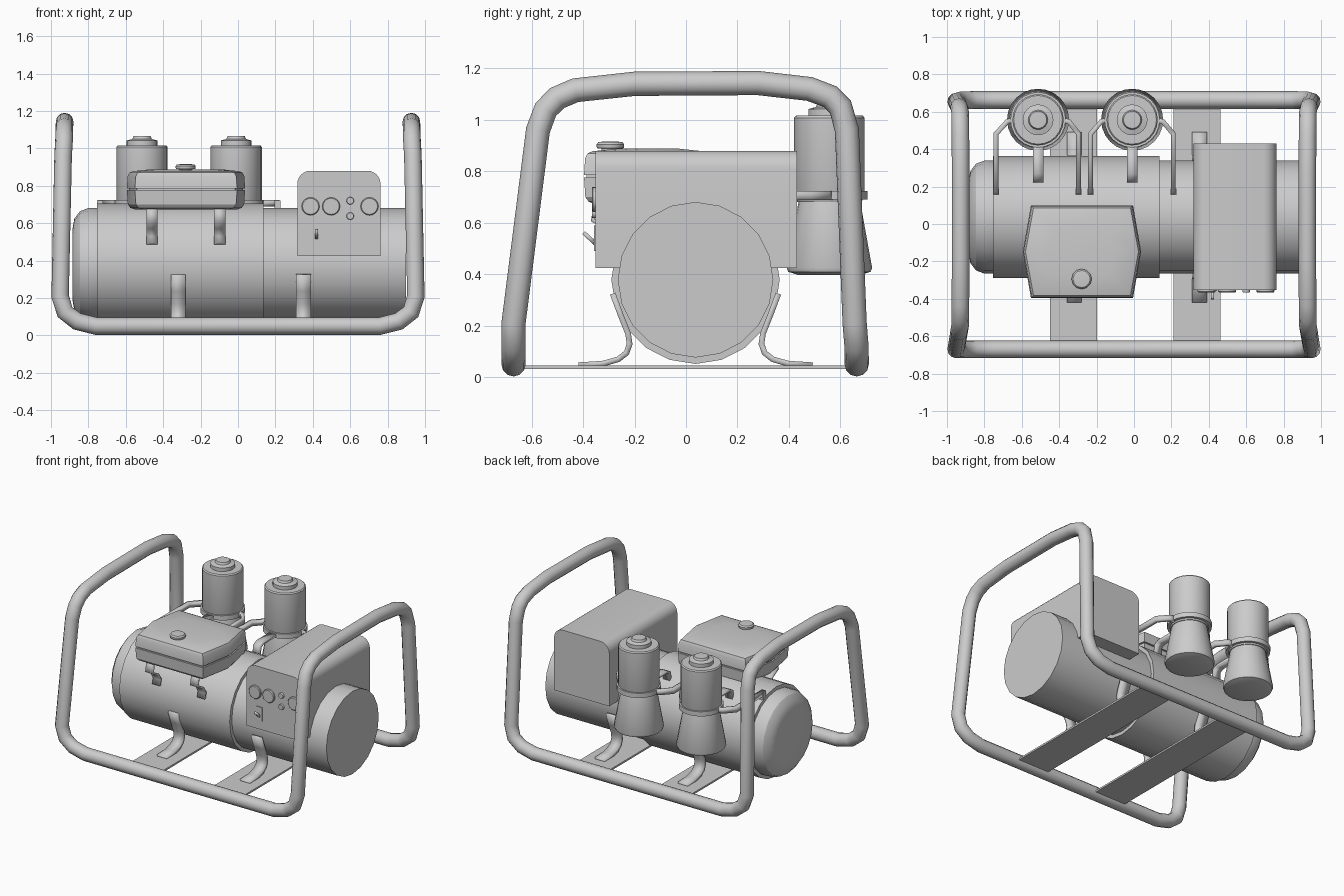
import bpy, bmesh, math
from mathutils import Vector, Matrix

if "Cube" in bpy.data.objects:
    bpy.data.objects.remove(bpy.data.objects["Cube"])


def finish(name, bm, angle=32):
    bmesh.ops.recalc_face_normals(bm, faces=bm.faces)
    me = bpy.data.meshes.new(name)
    bm.to_mesh(me)
    bm.free()
    ob = bpy.data.objects.new(name, me)
    bpy.context.collection.objects.link(ob)
    bpy.ops.object.select_all(action='DESELECT')
    ob.select_set(True)
    bpy.context.view_layer.objects.active = ob
    bpy.ops.object.shade_smooth_by_angle(angle=math.radians(angle))
    return ob


def loft(name, rings):
    """Skin a stack of equal-length rings of points and cap both ends."""
    bm = bmesh.new()
    vs = [[bm.verts.new(p) for p in r] for r in rings]
    n = len(vs[0])
    for a, b in zip(vs, vs[1:]):
        for i in range(n):
            j = (i + 1) % n
            bm.faces.new((a[i], a[j], b[j], b[i]))
    bm.faces.new(vs[0])
    bm.faces.new(vs[-1])
    return finish(name, bm)


def lathe(name, profile, origin, axis='Z', segs=24):
    """Turn (radius, height) points about an axis through origin."""
    rot = {'Z': Matrix.Identity(3), 'X': Matrix.Rotation(math.pi / 2, 3, 'Y'),
           '-Y': Matrix.Rotation(math.pi / 2, 3, 'X')}[axis]
    o = Vector(origin)
    rings = [[o + rot @ Vector((r * math.cos(2 * math.pi * i / segs),
                                r * math.sin(2 * math.pi * i / segs), h))
              for i in range(segs)] for r, h in profile]
    return loft(name, rings)


def ribbon(name, pts, width, t):
    """Bent sheet strip: path swept along the width vector, given thickness t."""
    bm = bmesh.new()
    w = Vector(width) / 2
    rows = [(bm.verts.new(Vector(p) - w), bm.verts.new(Vector(p) + w)) for p in pts]
    for a, b in zip(rows, rows[1:]):
        bm.faces.new((a[0], a[1], b[1], b[0]))
    ob = finish(name, bm)
    m = ob.modifiers.new("thickness", 'SOLIDIFY')
    m.thickness, m.offset, m.use_even_offset = t, 0, True
    return ob


def box(name, lo, hi):
    x0, y0, z0 = lo
    x1, y1, z1 = hi
    return loft(name, [[(x0, y0, z), (x1, y0, z), (x1, y1, z), (x0, y1, z)] for z in (z0, z1)])


# Tubular frame: one closed loop, right half mirrored to the left
half = [(.76, -.67, .05), (.86, -.67, .075), (.925, -.67, .125), (.951, -.67, .21),
        (.935, -.575, .96), (.93, -.545, 1.04), (.929, -.50, 1.085), (.928, -.43, 1.115),
        (.927, -.2, 1.14), (.927, .28, 1.143), (.928, .48, 1.12), (.929, .56, 1.09),
        (.93, .60, 1.05), (.935, .625, .96),
        (.951, .655, .21), (.925, .662, .125), (.86, .663, .075), (.76, .663, .05)]
path = half + [(-x, y, z) for x, y, z in reversed(half)]
cu = bpy.data.curves.new("tube_frame", 'CURVE')
cu.dimensions = '3D'
cu.bevel_depth, cu.bevel_resolution = .047, 4
sp = cu.splines.new('POLY')
sp.points.add(len(path) - 1)
for p, c in zip(sp.points, path):
    p.co = (*c, 1)
sp.use_cyclic_u = True
frame = bpy.data.objects.new("tube_frame", cu)
bpy.context.collection.objects.link(frame)
bpy.ops.object.select_all(action='DESELECT')
frame.select_set(True)
bpy.context.view_layer.objects.active = frame
bpy.ops.object.convert(target='MESH')
bpy.ops.object.shade_smooth_by_angle(angle=math.radians(40))

# Main horizontal drum
CY, CZ = .037, .379
lathe("main_drum", [(.19, -.885), (.245, -.875), (.285, -.845), (.302, -.80), (.302, -.755),
                    (.327, -.755), (.327, .135), (.302, .135), (.302, .898)],
      (0, CY, CZ), 'X', 20)

# Cross plates and curved drum supports
for i, (px, sx) in enumerate(((-.323, -.32), (.337, .35))):
    box(f"cross_plate_{i}", (px - .125, -.655, .033), (px + .125, .66, .046))
    for side, tag in ((-1, "front"), (1, "back")):
        prof = [(.322, .325), (.29, .24), (.262, .17), (.256, .13), (.268, .095),
                (.30, .07), (.36, .053), (.455, .047)]
        ribbon(f"drum_support_{tag}_{i}", [(sx, CY + side * d, z) for d, z in prof],
               (.078, 0, 0), .022)

# Control box with rounded top edges
r, x0, x1, z0, z1 = .07, .317, .762, .425, .88
sec = [(x0, z0), (x1, z0)]
for cx, a0 in ((x1 - r, 0), (x0 + r, 90)):
    for k in range(7):
        a = math.radians(a0 + 15 * k)
        sec.append((cx + r * math.cos(a), z1 - r + r * math.sin(a)))
loft("control_box", [[(x, y, z) for x, z in sec] for y in (-.352, .431)])

# Gauges, lamps and switch on the panel
for i, (x, z, rad) in enumerate(((.388, .69, .048), (.498, .69, .048), (.703, .69, .048),
                                 (.60, .72, .02), (.60, .638, .02))):
    lathe(f"gauge_{i}", [(rad, 0), (rad, .013), (rad * .9, .018)], (x, -.348, z), '-Y', 16)
box("switch_plate", (.395, -.358, .49), (.445, -.35, .59))
ribbon("switch_lever", [(.42, -.35, .518), (.42, -.398, .562)], (.018, 0, 0), .016)


# Six-sided fuel tank with flange
def hexring(s, z):
    return [(-.278 + x - math.copysign(s, x), -.148 + y - (math.copysign(s, y) if y else 0), z)
            for x, y in ((-.275, -.25), (.275, -.25), (.318, 0), (.275, .25), (-.275, .25), (-.318, 0))]


loft("fuel_tank", [hexring(s, z) for s, z in (
    (.05, .672), (.02, .682), (.007, .70), (.002, .776), (-.012, .776), (-.012, .786),
    (.002, .786), (.006, .85), (.016, .87), (.035, .878), (.13, .888))])
lathe("fuel_cap", [(.035, .87), (.035, .888), (.052, .89), (.054, .905), (.046, .914), (.02, .916)],
      (-.28, -.294, 0), 'Z', 12)

# Fuel tank brackets
for i, x in enumerate((-.46, -.098)):
    ribbon(f"tank_bracket_{i}", [(x, -.20, .675), (x, -.35, .675), (x, -.362, .61),
                                 (x, -.30, .575), (x, -.272, .53), (x, -.283, .487)],
           (.06, 0, 0), .014)

# Two rear canisters with clamps and mounting arms
for i, (x, xl, xr) in enumerate(((-.513, -.738, -.296), (-.01, -.232, .21))):
    y = .557
    lathe(f"canister_{i}", [(.125, .68), (.137, .71), (.137, 1.008), (.13, 1.016), (.082, 1.016),
                            (.082, 1.042), (.052, 1.05), (.046, 1.065), (.01, 1.066)], (x, y, 0))
    lathe(f"canister_bell_{i}", [(.12, .397), (.16, .41), (.166, .425), (.122, .67), (.115, .70)],
          (x, y, 0))
    lathe(f"clamp_ring_{i}", [(.12, .69), (.148, .69), (.148, .724), (.12, .724)], (x, y, 0))
    for xe, s, tag in ((xl, -1, "left"), (xr, 1, "right")):
        ribbon(f"canister_arm_{tag}_{i}",
               [(x + s * .13, y + .0, .706), (x + s * .165, y - .01, .706),
                (xe, y - .075, .706), (xe, .16, .706)], (0, 0, .036), .026)
        box(f"arm_foot_{tag}_{i}", (xe - .016, .155, .66), (xe + .016, .19, .722))
    ribbon(f"canister_tab_{i}", [(x, .43, .707), (x, .27, .707), (x, .235, .69), (x, .23, .62)],
           (.056, 0, 0), .018)
